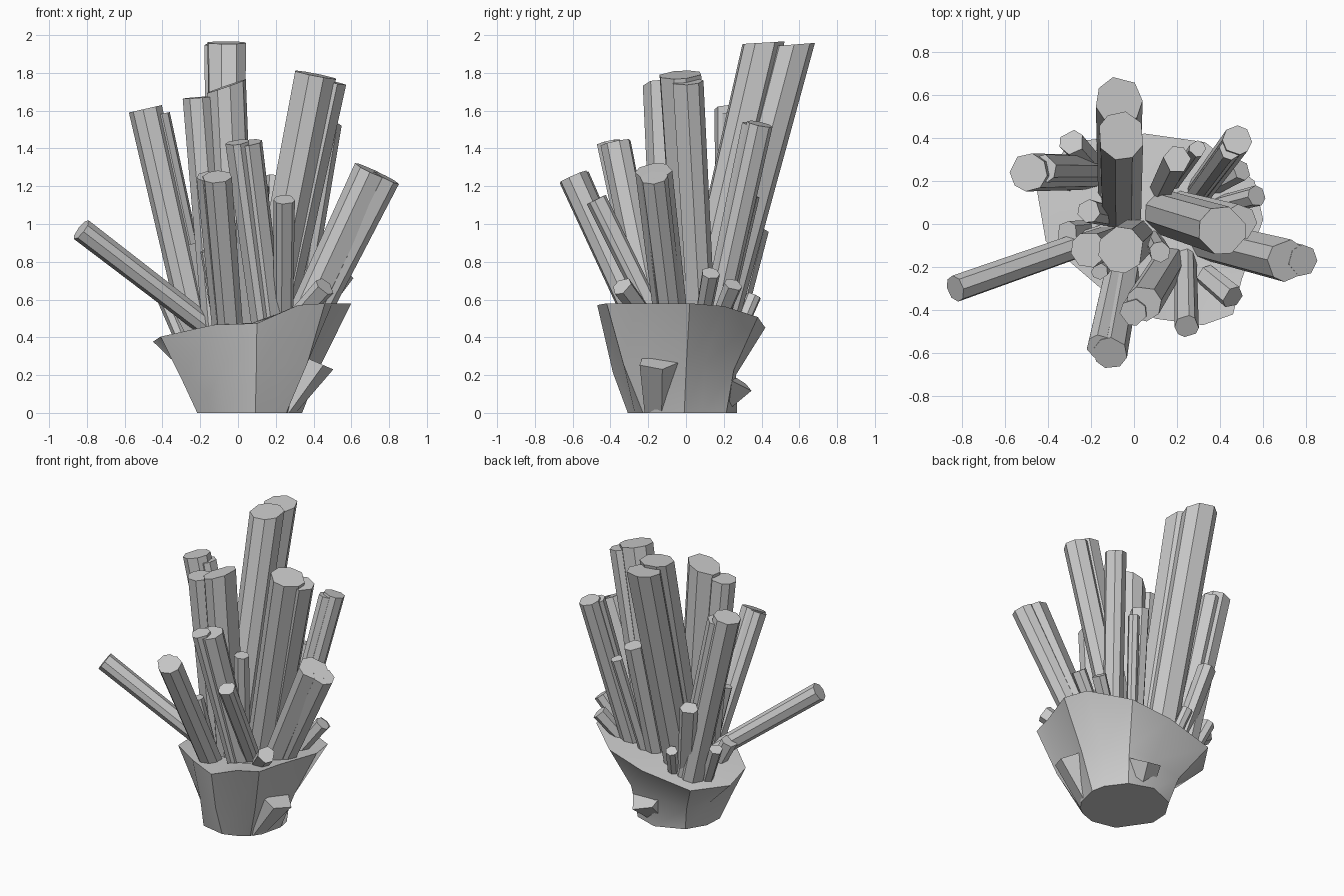
import bpy, bmesh, math, random
from mathutils import Vector

if "Cube" in bpy.data.objects:
    bpy.data.objects.remove(bpy.data.objects["Cube"])

random.seed(4)


def make_object(name, bm, smooth=False):
    bmesh.ops.recalc_face_normals(bm, faces=bm.faces[:])
    me = bpy.data.meshes.new(name)
    bm.to_mesh(me)
    bm.free()
    ob = bpy.data.objects.new(name, me)
    bpy.context.collection.objects.link(ob)
    if smooth:
        bpy.context.view_layer.objects.active = ob
        ob.select_set(True)
        bpy.ops.object.shade_smooth_by_angle(angle=math.radians(32))
        ob.select_set(False)


def crystal(name, base, tip, r, sides=7, taper=0.88, cut=(0, 0), depth=1.0, sink=0.05):
    """Slightly irregular prism from base to tip; cut slants the top along x and y."""
    base, tip = Vector(base), Vector(tip)
    axis = (tip - base).normalized()
    u = Vector((1, 0, 0))
    u = (u - axis * u.dot(axis)).normalized()
    v = axis.cross(u)
    base = base - axis * sink
    phase = random.random()
    bm = bmesh.new()
    low, high = [], []
    for i in range(sides):
        a = math.tau * (i + phase + random.uniform(-.18, .18)) / sides
        cu, cv = math.cos(a) * r, math.sin(a) * r * depth
        off = u * cu + v * cv
        p = base + off * taper
        p.z = max(p.z, 0)
        low.append(bm.verts.new(p))
        high.append(bm.verts.new(tip + off + axis * (cut[0] * cu + cut[1] * cv)))
    for i in range(sides):
        j = (i + 1) % sides
        bm.faces.new((low[i], low[j], high[j], high[i]))
    bm.faces.new(high)
    bm.faces.new(low[::-1])
    make_object(name, bm)


def floor_z(x, y):
    """Tilted surface of the rock's top, dipping a little at front centre."""
    dip = .06 * max(0, 1 - abs(x - .08) / .25) if y < 0 else 0
    return min(.58, .475 + .19 * x - .08 * y - dip)


# Flared rock base: rim outline, with foot, waist and inner floor derived from it
rim_xy = [(-.45, .15), (-.41, -.08), (-.13, -.32), (.1, -.44), (.32, -.47), (.46, -.42),
          (.5, -.26), (.6, .02), (.56, .2), (.33, .38), (.05, .42), (-.3, .38)]
foot, waist, rim, inner = [], [], [], []
for i, (x, y) in enumerate(rim_xy):
    a = math.atan2(y, x - .05)
    fx, fy, z = .06 + .28 * math.cos(a), -.02 + .29 * math.sin(a), floor_z(x, y)
    k = .27 - .2 * math.sin(a) + (.13 if i % 2 else -.1)   # ridges and grooves
    foot.append((fx, fy, 0))
    waist.append((fx + (x - fx) * k, fy + (y - fy) * k, z * .45))
    rim.append((x, y, z))
    inner.append((.05 + (x - .05) * .6, y * .6, z * .5 + .24))
bm = bmesh.new()
loops = [[bm.verts.new(p) for p in ring] for ring in (foot, waist, rim, inner)]
for a, b in zip(loops, loops[1:]):
    for i in range(len(a)):
        j = (i + 1) % len(a)
        bm.faces.new((a[i], a[j], b[j], b[i]))
bm.faces.new(loops[0][::-1])
bm.faces.new(loops[-1])
make_object("rock_base", bm, True)

# Broken wedges on the rock sides
for n, low, top, r in (("right", (.25, -.14, .03), (.39, -.14, .28), .125),
                       ("back", (.1, .16, .03), (.14, .25, .18), .12)):
    crystal("rock_wedge_" + n, low, top, r, 5, .75, (.1, 0))

# Large crystals: base x y, tip, radius, compass angle of the fused twin (None = single)
large = {
    "back_tall": (-.07, .16, -.07, .57, 1.95, .11, None),
    "back_tall_front": (-.06, .05, -.06, .41, 1.96, .11, None),
    "right_tall": (.15, .05, .41, -.03, 1.79, .115, 25),
    "back_right": (.31, .16, .48, .39, 1.53, .07, 232),
    "left_tall": (-.21, .24, -.49, .24, 1.61, .09, 15),
    "centre_tall": (0, -.07, -.06, -.12, 1.73, .11, None),
    "centre_tall_side": (-.11, -.08, -.21, -.12, 1.67, .085, None),
    "front": (.17, -.17, .045, -.37, 1.43, .085, 220),
    "front_left": (-.04, -.22, -.11, -.6, 1.25, .08, 150),
    "right_low": (.35, -.08, .71, -.17, 1.28, .1, 0),
    "left_long": (-.09, -.04, -.83, -.3, .97, .063, None),
    "front_thin": (.24, -.15, .245, -.475, 1.13, .057, None),
}
slant = {"centre_tall": (.3, 0), "back_tall": (0, .35), "back_tall_front": (0, .3)}
for n, (bx, by, tx, ty, tz, r, twin) in large.items():
    base = Vector((bx, by, floor_z(bx, by) - .04))
    tip = Vector((tx, ty, tz))
    crystal("crystal_" + n, base, tip, r, 8, .9, slant.get(n, (0, 0)))
    if twin is not None:
        a = math.radians(twin)
        side = Vector((math.cos(a), math.sin(a), 0)) * r * .75
        crystal(f"crystal_{n}_twin", base + side * .8,
                tip + side - Vector((0, 0, .012 + .3 * side.x)), r * .75, 7)

# Small satellite crystals: tip and radius; each leans out from the cluster's middle
small = [
    (.2, .3, 1.25, .065), (.295, .35, 1.15, .04), (.46, -.34, .67, .058),
    (.57, .13, .74, .05), (.5, .25, .68, .05), (-.21, .06, .9, .055),
    (-.31, -.04, .58, .055), (-.16, -.22, .86, .04), (-.29, .38, .97, .06),
    (.12, -.13, 1.2, .05), (-.41, .25, .66, .045), (-.14, .36, .62, .04),
]
for i, (x, y, z, r) in enumerate(small):
    k = max(.55, .85 - .4 * (z - .45))
    bx, by = .05 + (x - .05) * k, y * k
    crystal(f"small_crystal_{i + 1}", (bx, by, floor_z(bx, by)), (x, y, z), r, 6 + i % 2)
